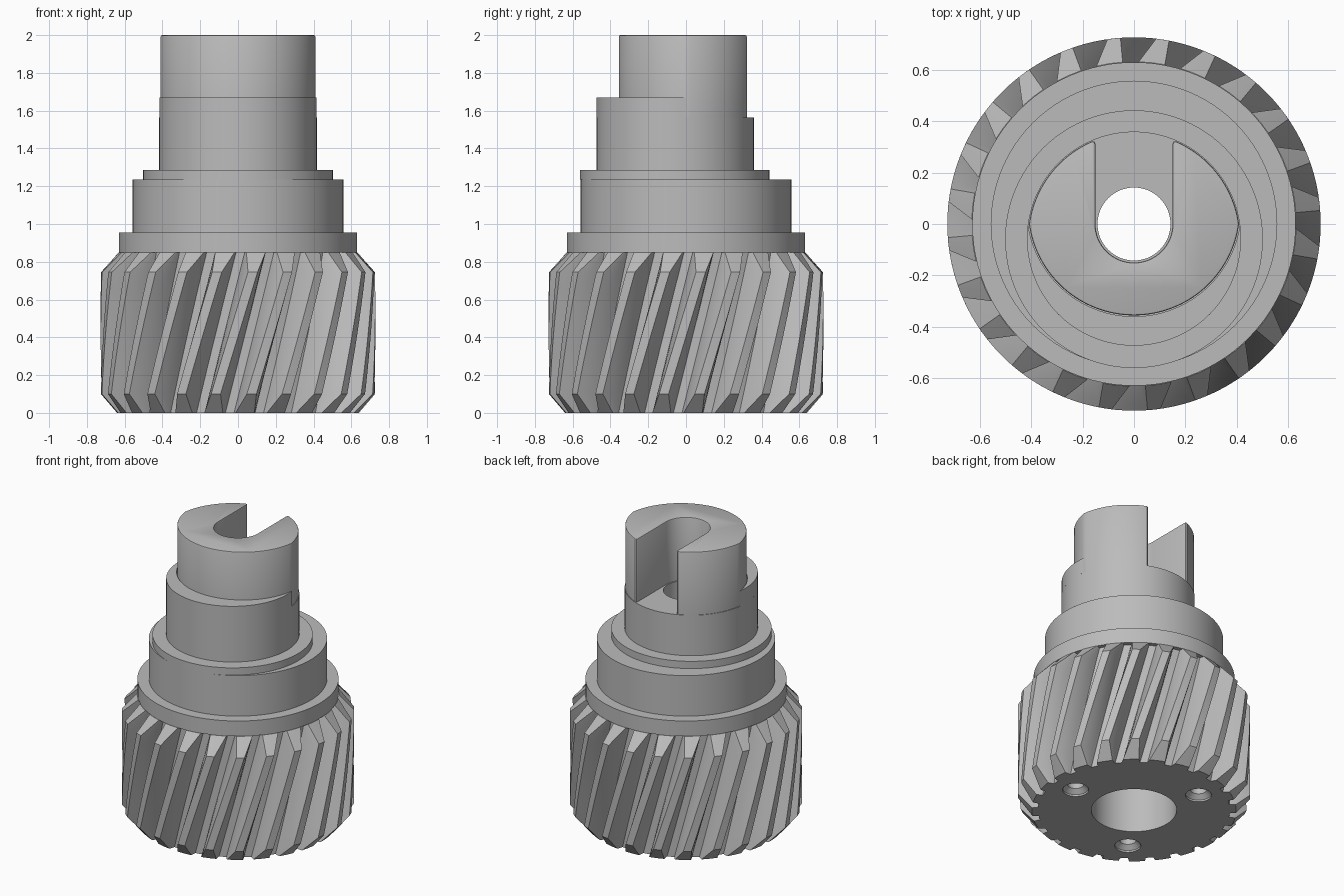
import bpy, bmesh
from math import sin, cos, pi, radians, asin, acos, degrees

if "Cube" in bpy.data.objects:
    bpy.data.objects.remove(bpy.data.objects["Cube"])

steel = bpy.data.materials.new("steel grey")
steel.use_nodes = True
GREY = (0.5, 0.5, 0.5, 1)
steel.diffuse_color = GREY
steel.node_tree.nodes["Principled BSDF"].inputs["Base Color"].default_value = GREY


def arc(cy, r, a0, a1, n):
    """Points on an arc centred on x = 0, angles in degrees."""
    return [(r * cos(radians(a0 + (a1 - a0) * i / n)),
             cy + r * sin(radians(a0 + (a1 - a0) * i / n))) for i in range(n + 1)]


def circle(cy, r, n=96):
    return arc(cy, r, 0, 360, n)[:-1]


def loft(name, layers, bevel=0.0):
    """Skin a stack of (outline, z) layers and cap both ends."""
    bm = bmesh.new()
    rings = [[bm.verts.new((x, y, z)) for x, y in pts] for pts, z in layers]
    n = len(rings[0])
    for low, high in zip(rings, rings[1:]):
        for i in range(n):
            j = (i + 1) % n
            bm.faces.new((low[i], low[j], high[j], high[i]))
    bm.faces.new(rings[0][::-1])
    top = bm.faces.new(rings[-1])
    bmesh.ops.recalc_face_normals(bm, faces=bm.faces[:])
    if bevel:
        bmesh.ops.bevel(bm, geom=top.edges[:], offset=bevel, segments=2,
                        profile=0.5, affect='EDGES')
    mesh = bpy.data.meshes.new(name)
    bm.to_mesh(mesh)
    bm.free()
    mesh.materials.append(steel)
    obj = bpy.data.objects.new(name, mesh)
    bpy.context.collection.objects.link(obj)
    return obj


def prism(name, outline, z0, z1, bevel=0.0):
    return loft(name, [(outline, z0), (outline, z1)], bevel)


def activate(obj):
    bpy.ops.object.select_all(action='DESELECT')
    obj.select_set(True)
    bpy.context.view_layer.objects.active = obj


def cut(obj, *cutters):
    activate(obj)
    for cutter in cutters:
        mod = obj.modifiers.new("cut", 'BOOLEAN')
        mod.operation = 'DIFFERENCE'
        mod.solver = 'EXACT'
        mod.object = cutter
        bpy.ops.object.modifier_apply(modifier=mod.name)


# Helical gear: each layer is a tooth outline clipped to the chamfer radius
TEETH, ROOT, TIP = 24, 0.601, 0.727


def gear_outline(radius, z):
    pts = []
    fractions = [0, 0.25, 0.5, 0.75, 1]
    for k in range(TEETH):
        mid = 3.3 + 24 * z + k * 360 / TEETH
        flank = []
        for f in fractions:
            r = ROOT + (radius - ROOT) * f
            t = (r - ROOT) / (TIP - ROOT)
            flank.append((r, 5.3 - 3.3 * t + t * (1 - t)))
        polar = [(r, -h) for r, h in flank] + [(radius, 0)] + [(r, h) for r, h in flank[::-1]]
        pts += [(r * cos(radians(mid + a)), r * sin(radians(mid + a))) for r, a in polar]
    return pts


stack = [(0, 0.64)] + [(0.1 + 0.645 * i / 10, TIP) for i in range(11)] + [(0.85, 0.632)]
gear = loft("helical_gear", [(gear_outline(r, z), z) for z, r in stack])

# Stepped shaft: centred collars, then off-centre ones
OFF = 0.057
flange = prism("flange", circle(0, 0.63), 0.85, 0.955)
collar = prism("collar", circle(0, 0.558), 0.955, 1.235)
ring = prism("offset_ring", circle(-OFF - 0.002, 0.502), 1.235, 1.285)
journal = prism("offset_journal", circle(-OFF, 0.417), 1.285, 1.565)

# Crescent step where the journal rises in front of the drive head
R = 0.417
lean = degrees(asin(OFF / R))
crescent = prism("crescent_step",
                 arc(-OFF, R, lean, -180 - lean, 64) + arc(OFF, R, 180 + lean, 360 - lean, 64)[1:-1],
                 1.565, 1.67)

# Drive head: lens-shaped block with a slot open to the back
HEAD, SLOT = 0.413, 0.15
corner = degrees(acos(SLOT / HEAD)) - 2
lean = degrees(asin(OFF / HEAD))
prong = arc(-OFF, HEAD, corner, lean, 20)
tip = (SLOT, prong[0][1] - 0.012)
right = [tip, (SLOT + 0.004, prong[0][1] - 0.002)] + prong
left = [(-x, y) for x, y in right[::-1]]
front = arc(OFF, HEAD, -lean, -180 + lean, 64)[1:-1]
slot = arc(0, SLOT, 180, 360, 32)
head = prism("slotted_head", right + front + left + slot, 1.565, 2.0, 0.008)

# Bores and countersunk screw holes
wide_bore = prism("wide_bore_cutter", circle(0, 0.267, 64), -0.1, 0.9)
bore = prism("bore_cutter", circle(0, 0.142, 64), 0.7, 1.8)
drills = []
for k in range(3):
    a = radians(-5 + 120 * k)
    layers = [(circle(0, r, 32), z) for r, z in ((0.082, -0.05), (0.082, 0.012), (0.052, 0.04), (0.052, 0.4))]
    layers = [([(x + 0.446 * cos(a), y + 0.446 * sin(a)) for x, y in pts], z) for pts, z in layers]
    drills.append(loft("screw_hole_cutter", layers))

cut(gear, wide_bore, *drills)
cut(flange, wide_bore, bore)
for part in (collar, ring, journal):
    cut(part, bore)
for helper in [wide_bore, bore] + drills:
    bpy.data.objects.remove(helper)

for part in (gear, flange, collar, ring, journal, crescent, head):
    activate(part)
    bpy.ops.object.shade_smooth_by_angle(angle=radians(25))
